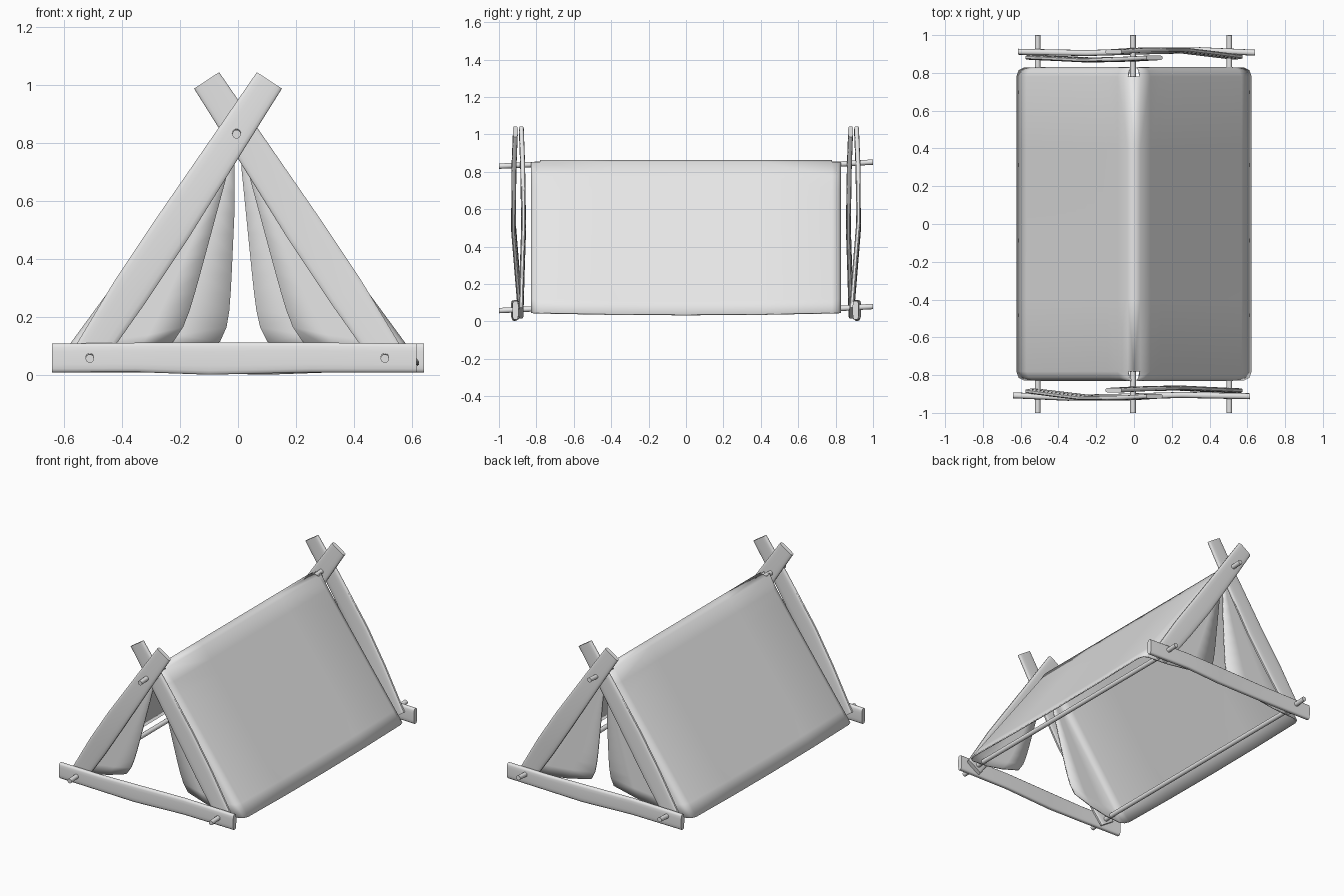
import bpy, bmesh, math
from mathutils import Vector

if "Cube" in bpy.data.objects:
    bpy.data.objects.remove(bpy.data.objects["Cube"], do_unlink=True)

grey = bpy.data.materials.new("plain_grey")
grey.use_nodes = True
grey.diffuse_color = (0.8, 0.8, 0.8, 1)
grey.node_tree.nodes["Principled BSDF"].inputs["Base Color"].default_value = (0.8, 0.8, 0.8, 1)


def finish(bm, name, angle):
    bmesh.ops.recalc_face_normals(bm, faces=bm.faces)
    me = bpy.data.meshes.new(name)
    bm.to_mesh(me)
    bm.free()
    me.materials.append(grey)
    me.shade_smooth()
    me.set_sharp_from_angle(angle=math.radians(angle))
    ob = bpy.data.objects.new(name, me)
    bpy.context.collection.objects.link(ob)
    return ob


def power(v, p):
    return math.copysign(abs(v) ** p, v)


def loft(name, path, widths, thick, thick_axis, squareness=0.5, sides=16):
    """Sweep a rounded section along a path; widths are half widths."""
    pts = [Vector(p) for p in path]
    bm = bmesh.new()
    rings = []
    for i, p in enumerate(pts):
        tangent = pts[min(i + 1, len(pts) - 1)] - pts[max(i - 1, 0)]
        wide = tangent.cross(thick_axis).normalized()
        ring = []
        for k in range(sides):
            a = math.tau * (k + 0.5) / sides
            ring.append(bm.verts.new(p + wide * widths[i] * power(math.cos(a), squareness)
                                     + thick_axis * thick * power(math.sin(a), squareness)))
        rings.append(ring)
    for r0, r1 in zip(rings, rings[1:]):
        for k in range(sides):
            n = (k + 1) % sides
            bm.faces.new((r0[k], r0[n], r1[n], r1[k]))
    bm.faces.new(rings[0])
    bm.faces.new(rings[-1])
    return finish(bm, name, 50)


# Canvas: rows run from the ridge down, columns wrap flap - side - flap
def flap_columns(end, gap, x, z, t):
    """Points from the flap's inner edge out to the rounded tent corner."""
    cols = []
    round_off = min(0.04, x * 0.4)
    for u in (1, 0.66, 0.33, 0):
        zz = z + 0.07 * u * u * t ** 4
        inner = max(0.012, gap * (0.83 - zz)) + 0.03 * t ** 12
        cols.append((x - round_off + u * (inner - x + round_off), end * 0.826, zz))
    cols.append((x - round_off * 0.3, end * 0.812, z))
    return cols


def canvas_side(bm, sign, front_gap, back_gap):
    rows = []
    for i in range(12):
        t = i / 11
        x, z = 0.03 + 0.59 * t, 0.85 - 0.805 * t
        row = flap_columns(-1, front_gap, x, z, t)
        for y in (-0.78, -0.4, 0, 0.4, 0.78):
            row.append((x, y, z - 0.01 * t * (1 - (y / 0.8) ** 2)))
        row += reversed(flap_columns(1, back_gap, x, z, t))
        rows.append([bm.verts.new((sign * px, py, pz)) for px, py, pz in row])
    for r0, r1 in zip(rows, rows[1:]):
        for k in range(len(r0) - 1):
            bm.faces.new((r0[k], r0[k + 1], r1[k + 1], r1[k]))
    return rows[0][5:10]


bm = bmesh.new()
right_top = canvas_side(bm, -1, 0.27, 0.045)
left_top = canvas_side(bm, 1, 0.27, 0.1)
ridge = [bm.verts.new((0, v.co.y, 0.86)) for v in left_top]
for top in (left_top, right_top):
    for k in range(len(ridge) - 1):
        bm.faces.new((ridge[k], ridge[k + 1], top[k + 1], top[k]))
canvas = finish(bm, "canvas", 60)
solid = canvas.modifiers.new("thickness", "SOLIDIFY")
solid.thickness = 0.008
solid.offset = 0

# End frames: the back one is the front one turned half way round
y_axis, x_axis = Vector((0, 1, 0)), Vector((1, 0, 0))
frame_parts = {
    "base_plank": ([(-0.64, -0.907, 0.06), (-0.35, -0.92, 0.062), (-0.1, -0.915, 0.058),
                    (0.25, -0.905, 0.062), (0.615, -0.912, 0.06)],
                   (0.05, 0.051, 0.056, 0.052, 0.05), 0.016),
    "outer_leg": ([(-0.53, -0.885, 0.045), (-0.37, -0.905, 0.29), (-0.23, -0.922, 0.5),
                   (-0.02, -0.92, 0.82), (0.108, -0.912, 1.015)],
                  (0.055, 0.066, 0.066, 0.057, 0.052), 0.013),
    "inner_leg": ([(0.53, -0.882, 0.045), (0.37, -0.875, 0.29), (0.23, -0.868, 0.5),
                   (0.02, -0.873, 0.82), (-0.108, -0.88, 1.015)],
                  (0.055, 0.066, 0.066, 0.057, 0.052), 0.013),
}
for end, s in (("front", 1), ("back", -1)):
    for part, (path, widths, thick) in frame_parts.items():
        turned = [(s * x, s * y, z) for x, y, z in path]
        loft(end + "_" + part, turned, widths, thick, y_axis)

# Poles running the length of the tent
for name, x, z in (("ridge_pole", -0.005, 0.84), ("left_pole", 0.505, 0.068), ("right_pole", -0.51, 0.068)):
    path = [(x, -1, z - 0.01), (x, -0.8, z), (x, 0.8, z), (x, 1, z + 0.012)]
    loft(name, path, (0.015,) * 4, 0.015, x_axis, 1, 10)
